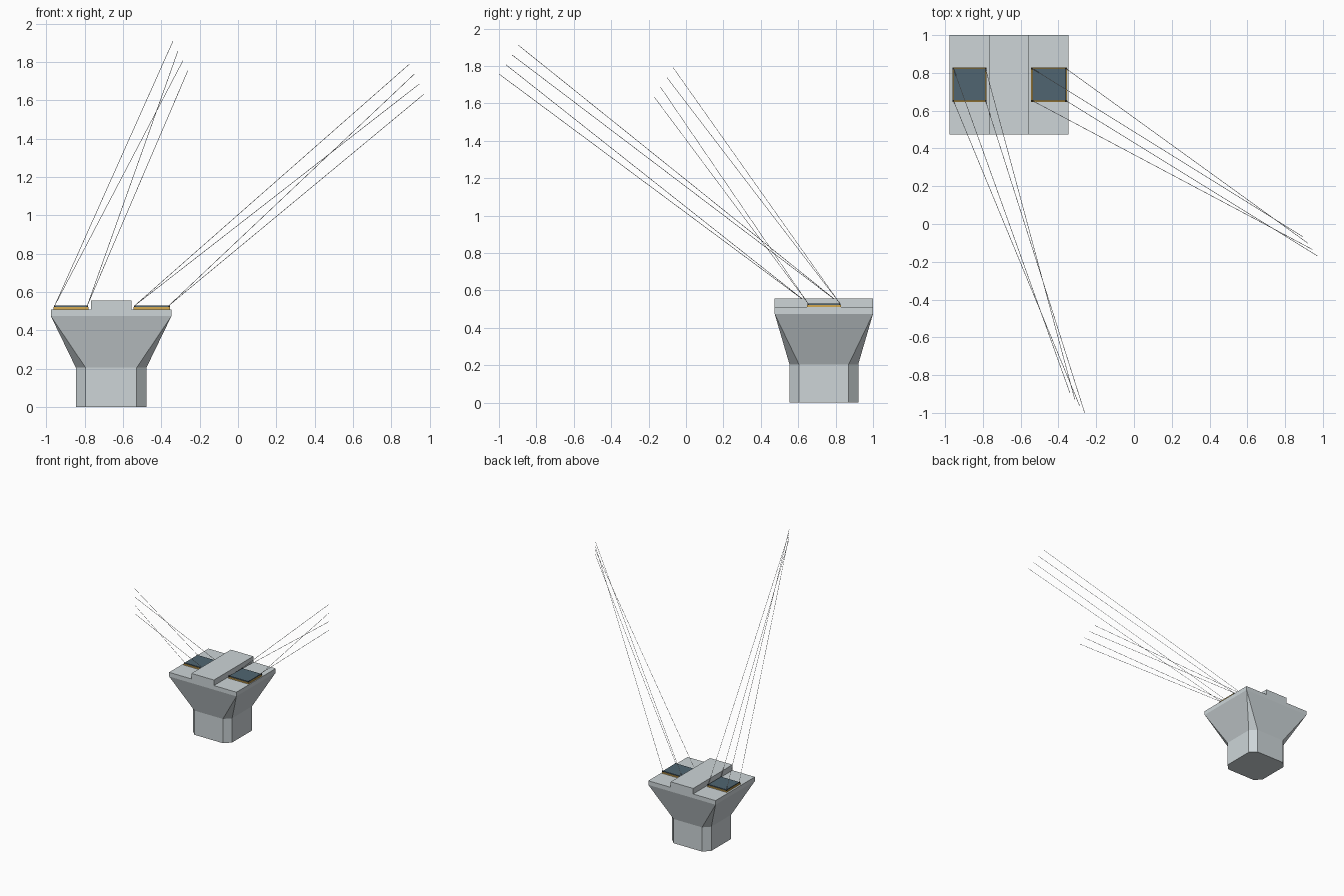
import bpy, bmesh
from mathutils import Vector

if "Cube" in bpy.data.objects:
    bpy.data.objects.remove(bpy.data.objects["Cube"])


def material(name, rgb):
    m = bpy.data.materials.new(name)
    m.diffuse_color = (*rgb, 1)
    m.use_nodes = True
    m.node_tree.nodes["Principled BSDF"].inputs["Base Color"].default_value = m.diffuse_color
    return m


CONCRETE = material("concrete grey", (0.61, 0.665, 0.685))
SLATE = material("slate blue", (0.08, 0.13, 0.165))
GOLD = material("gold trim", (0.66, 0.40, 0.08))
CABLE = material("cable silver", (0.75, 0.77, 0.78))
DARK = material("anchor black", (0.02, 0.023, 0.027))


def finish(bm, name, mat):
    bmesh.ops.recalc_face_normals(bm, faces=bm.faces)
    me = bpy.data.meshes.new(name)
    bm.to_mesh(me)
    bm.free()
    me.materials.append(mat)
    ob = bpy.data.objects.new(name, me)
    bpy.context.collection.objects.link(ob)
    return ob


def box(name, mat, x0, x1, y0, y1, z0, z1):
    bm = bmesh.new()
    bmesh.ops.create_cube(bm, size=1)
    for v in bm.verts:
        v.co = (x0 + (v.co.x + 0.5) * (x1 - x0),
                y0 + (v.co.y + 0.5) * (y1 - y0),
                z0 + (v.co.z + 0.5) * (z1 - z0))
    return finish(bm, name, mat)


# Pier: chamfered shaft flaring into a square-cornered cap
CX, CY = -0.662, 0.737


def ring(bm, hx, hy, c, z):
    pts = [(hx, hy - c), (hx - c, hy), (c - hx, hy), (-hx, hy - c),
           (-hx, c - hy), (c - hx, -hy), (hx - c, -hy), (hx, c - hy)]
    return [bm.verts.new((CX + x, CY + y, z)) for x, y in pts]


bm = bmesh.new()
rings = [ring(bm, *r) for r in ((0.184, 0.184, 0.051, 0),
                                (0.184, 0.184, 0.051, 0.205),
                                (0.315, 0.263, 0, 0.475),
                                (0.315, 0.263, 0, 0.51))]
for a, b in zip(rings, rings[1:]):
    for i in range(8):
        j = (i + 1) % 8
        bm.faces.new((a[i], a[j], b[j], b[i]))
bm.faces.new(rings[0][::-1])
bm.faces.new(rings[-1])
bmesh.ops.remove_doubles(bm, verts=bm.verts, dist=0.0001)
finish(bm, "pier", CONCRETE)

# Raised ridge between the two pads
box("centre_ridge", CONCRETE, CX - 0.105, CX + 0.105, CY - 0.263, CY + 0.263,
    0.51, 0.557)


# Cable: thin four-sided rod between two points
def cable(name, a, b, r=0.0014):
    a, b = Vector(a), Vector(b)
    bm = bmesh.new()
    bmesh.ops.create_cone(bm, cap_ends=True, segments=4, radius1=r, radius2=r,
                          depth=(b - a).length)
    ob = finish(bm, name, CABLE)
    ob.rotation_mode = 'QUATERNION'
    ob.rotation_quaternion = (b - a).to_track_quat('Z', 'Y')
    ob.location = (a + b) / 2


# Pads with gold trim, corner anchors and four cables each
Y0, Y1 = 0.647, 0.829
pads = {
    "left": (-0.962, -0.78, (-0.339, -0.895, 1.91), (-0.262, -0.997, 1.755)),
    "right": (-0.544, -0.354, (0.895, -0.068, 1.79), (0.971, -0.169, 1.633)),
}
for side, (x0, x1, high, low) in pads.items():
    box(side + "_pad_trim", GOLD, x0, x1, Y0, Y1, 0.509, 0.521)
    box(side + "_pad_top", SLATE, x0 + 0.006, x1 - 0.006, Y0 + 0.006, Y1 - 0.006,
        0.521, 0.529)
    corners = [(x0, Y1), (x1, Y1), (x0, Y0), (x1, Y0)]
    for i, (x, y) in enumerate(corners):
        x += 0.006 if x == x0 else -0.006
        y += 0.006 if y == Y0 else -0.006
        box(f"{side}_anchor_{i + 1}", DARK, x - 0.004, x + 0.004,
            y - 0.004, y + 0.004, 0.521, 0.531)
        cable(f"{side}_cable_{i + 1}", (x, y, 0.53),
              Vector(high).lerp(Vector(low), i / 3))
